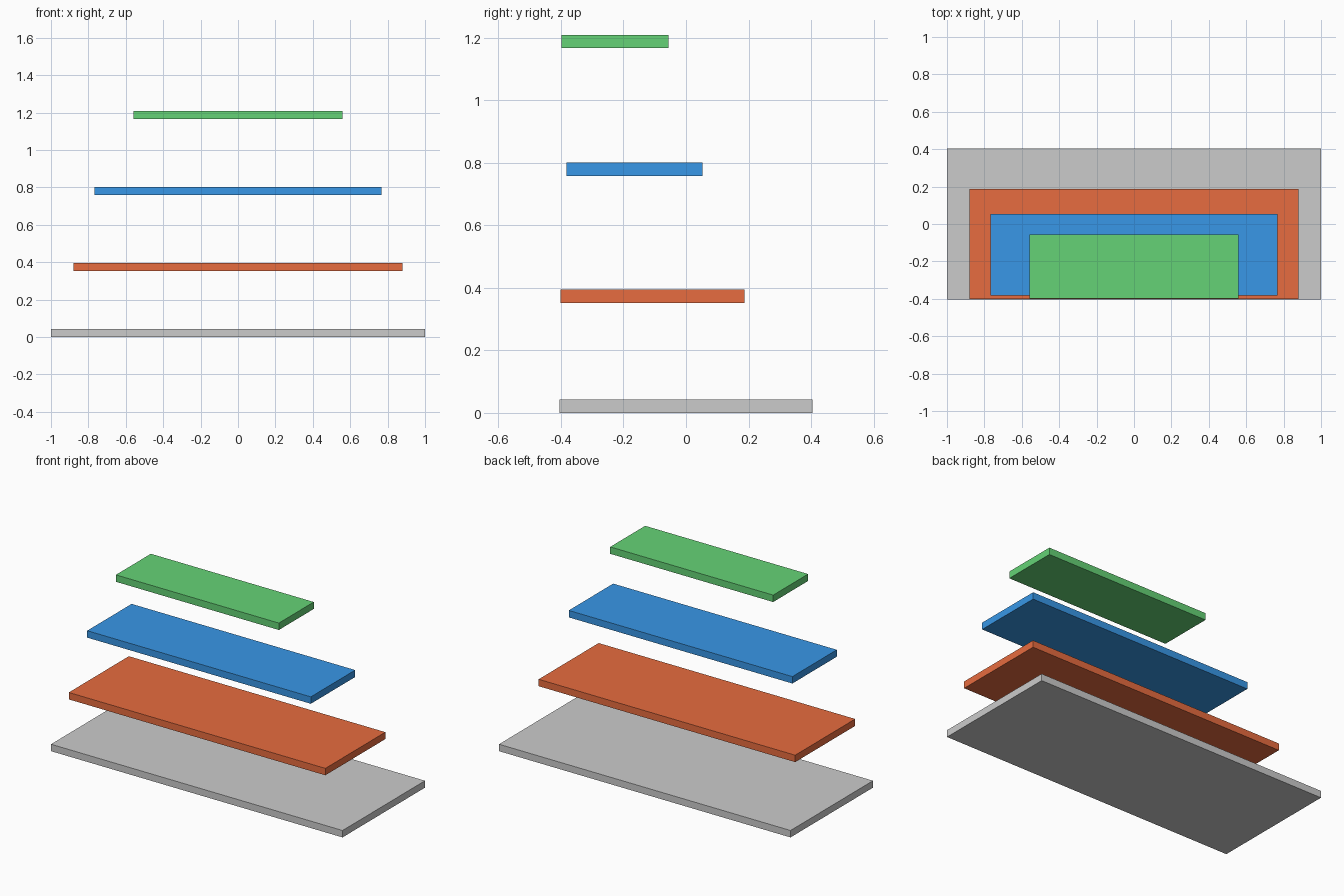
import bpy

if "Cube" in bpy.data.objects:
    bpy.data.objects.remove(bpy.data.objects["Cube"])


def material(name, color):
    mat = bpy.data.materials.new(name)
    mat.diffuse_color = (*color, 1)
    mat.use_nodes = True
    mat.node_tree.nodes["Principled BSDF"].inputs["Base Color"].default_value = mat.diffuse_color
    return mat


def board(name, half_width, y0, y1, z0, z1, mat=None):
    """Flat rectangular board, centred on x."""
    bpy.ops.mesh.primitive_cube_add(size=1, location=(0, (y0 + y1) / 2, (z0 + z1) / 2))
    obj = bpy.context.object
    obj.name = name
    obj.scale = (2 * half_width, y1 - y0, z1 - z0)
    bpy.ops.object.transform_apply(location=False, rotation=False, scale=True)
    if mat:
        obj.data.materials.append(mat)


# Base board on the floor
board("base_board", 1.0, -0.404, 0.404, 0.0, 0.043)

# Three shelves, shrinking towards the top
board("lower_shelf", 0.88, -0.401, 0.187, 0.352, 0.395, material("red", (0.8, 0.15, 0.05)))
board("middle_shelf", 0.767, -0.382, 0.053, 0.758, 0.801, material("blue", (0.04, 0.31, 0.8)))
board("top_shelf", 0.559, -0.398, -0.056, 1.166, 1.209, material("green", (0.13, 0.65, 0.18)))
